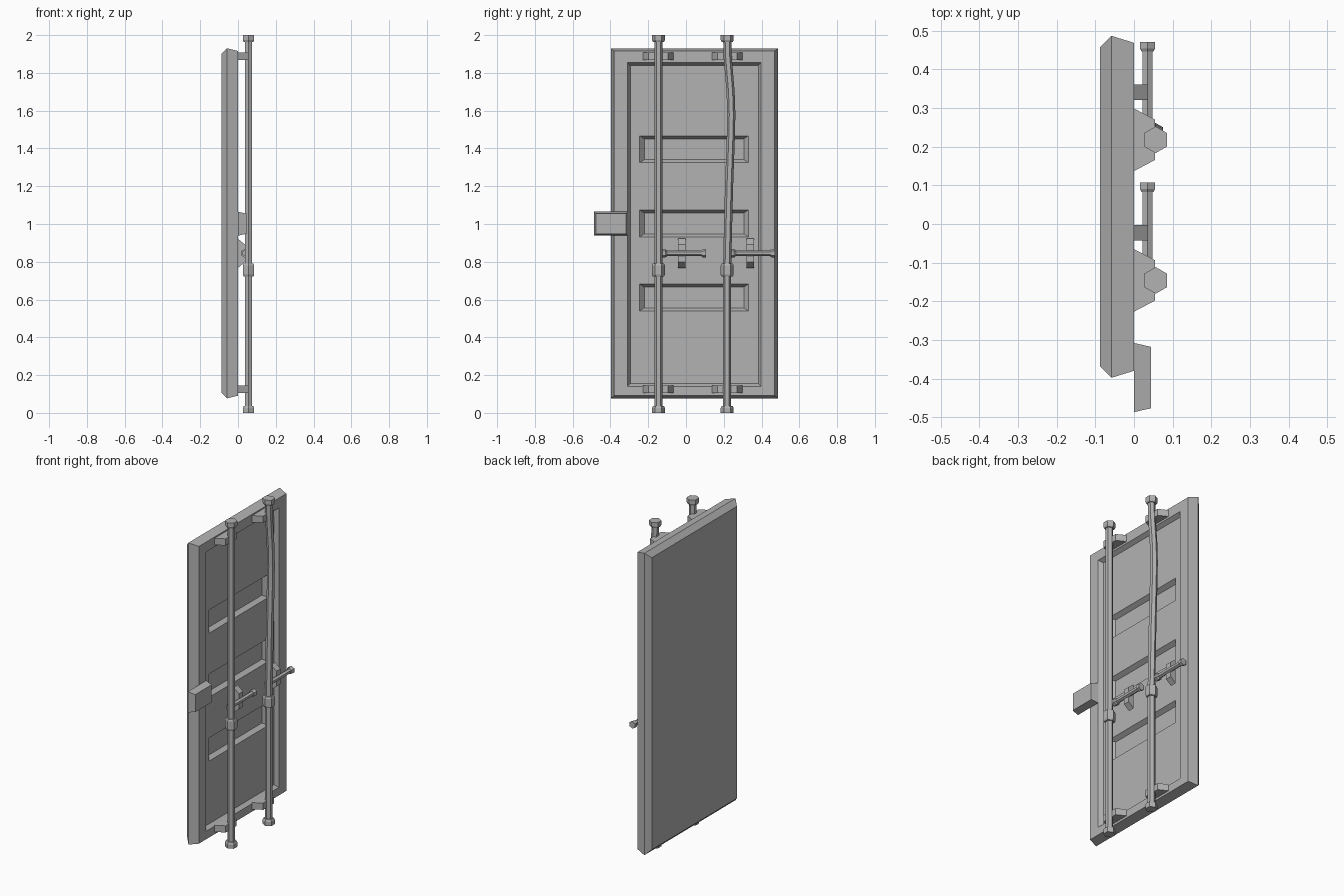
import bpy, bmesh, math

cube = bpy.data.objects.get("Cube")
if cube:
    bpy.data.objects.remove(cube, do_unlink=True)

steel = bpy.data.materials.new("grey steel")
steel.use_nodes = True
grey = (0.45, 0.45, 0.45, 1)
steel.diffuse_color = grey
steel.node_tree.nodes["Principled BSDF"].inputs["Base Color"].default_value = grey


def loft(name, rings):
    """Skin a stack of equal-length rings and cap both ends."""
    bm = bmesh.new()
    rows = [[bm.verts.new(p) for p in ring] for ring in rings]
    n = len(rows[0])
    for a, b in zip(rows, rows[1:]):
        for i in range(n):
            j = (i + 1) % n
            bm.faces.new((a[i], a[j], b[j], b[i]))
    bm.faces.new(rows[0][::-1])
    bm.faces.new(rows[-1])
    bmesh.ops.recalc_face_normals(bm, faces=bm.faces)
    mesh = bpy.data.meshes.new(name)
    bm.to_mesh(mesh)
    bm.free()
    mesh.materials.append(steel)
    obj = bpy.data.objects.new(name, mesh)
    bpy.context.collection.objects.link(obj)
    return obj


def rect(x, y0, y1, z0, z1, dy=0, dz=0):
    """Upright rectangle at depth x, inset by dy and dz."""
    y0, y1, z0, z1 = y0 + dy, y1 - dy, z0 + dz, z1 - dz
    return [(x, y0, z0), (x, y1, z0), (x, y1, z1), (x, y0, z1)]


def hex_z(x, y, z, r):
    """Six-sided ring around a vertical axis."""
    return [(x + r * math.sin(i * math.pi / 3), y + r * math.cos(i * math.pi / 3), z)
            for i in range(6)]


def hex_y(x, y, z, r):
    """Six-sided ring around an axis along y."""
    return [(x + r * math.sin(i * math.pi / 3), y, z + r * math.cos(i * math.pi / 3))
            for i in range(6)]


def cut(body, cutter):
    cutter.hide_render = True
    mod = body.modifiers.new("recess", "BOOLEAN")
    mod.operation = "DIFFERENCE"
    mod.solver = "EXACT"
    mod.object = cutter
    bpy.context.view_layer.objects.active = body
    bpy.ops.object.modifier_apply(modifier=mod.name)
    bpy.data.objects.remove(cutter, do_unlink=True)


# Door slab with bevelled rim
edge = (-0.398, 0.487, 0.077, 1.93)
door = loft("door", [rect(-0.088, *edge, 0.03, 0.03), rect(-0.058, *edge),
                     rect(0, *edge, 0.018, 0.014)])

# Large recess, then three sunken panels inside it
field = (-0.31, 0.398, 0.14, 1.855)
cut(door, loft("field_cutter", [rect(-0.025, *field, 0.015, 0.015),
                                rect(0, *field), rect(0.03, *field)]))
for z in (0.54, 0.932, 1.325):
    panel = (-0.245, 0.33, z, z + 0.142)
    cut(door, loft("panel_cutter", [rect(-0.052, *panel, 0.024, 0.016),
                                    rect(-0.025, *panel), rect(-0.01, *panel)]))

# Lock box overlapping the door edge
box = (-0.487, -0.308, 0.938, 1.065)
loft("lock_box", [rect(0, *box), rect(0.044, *box, 0.01, 0.01)])

# Locking rods with their fittings; the second rod is bent
ROD_X = 0.056
straight = [(0.02, 0), (1.98, 0)]
bent = [(0.02, 0), (0.79, 0), (1.2, 0.01), (1.45, 0.019), (1.58, 0.022),
        (1.7, 0.018), (1.88, 0.003), (1.98, 0)]
for side, y, path in (("front", -0.146, straight), ("rear", 0.218, bent)):
    loft(side + "_rod", [hex_z(ROD_X, y + dy, z, 0.0215) for z, dy in path])

    # End caps and centre collar
    for part, profile in (
            ("bottom_cap", [(0, 0.0345), (0.026, 0.0345), (0.037, 0.029)]),
            ("collar", [(0.722, 0.03), (0.732, 0.0345), (0.78, 0.0345), (0.79, 0.03)]),
            ("top_cap", [(1.963, 0.029), (1.974, 0.0345), (2, 0.0345)])):
        loft(f"{side}_{part}", [hex_z(ROD_X, y, z, r) for z, r in profile])

    # Guides holding the rod to the door
    for end, z in (("bottom", 0.105), ("top", 1.867)):
        guide = (y - 0.081, y + 0.081, z, z + 0.041)
        loft(f"{side}_{end}_guide", [rect(0, *guide), rect(0.055, *guide, 0.029)])

    # Handle bar with a knob at each end
    def turned(part, profile):
        loft(f"{side}_{part}", [hex_y(0.035, y + d, 0.845, r) for d, r in profile])
    turned("handle", [(0, 0.0145), (0.24, 0.0145)])
    turned("handle_knob", [(0.229, 0.018), (0.236, 0.0222), (0.253, 0.0222)])
    turned("handle_root", [(0.015, 0.0222), (0.037, 0.0222), (0.046, 0.0145)])

    # Handle catch
    catch = (y + 0.103, y + 0.143, 0.768, 0.922)
    loft(side + "_handle_catch", [rect(0, *catch), rect(0.036, *catch, 0, 0.03)])
